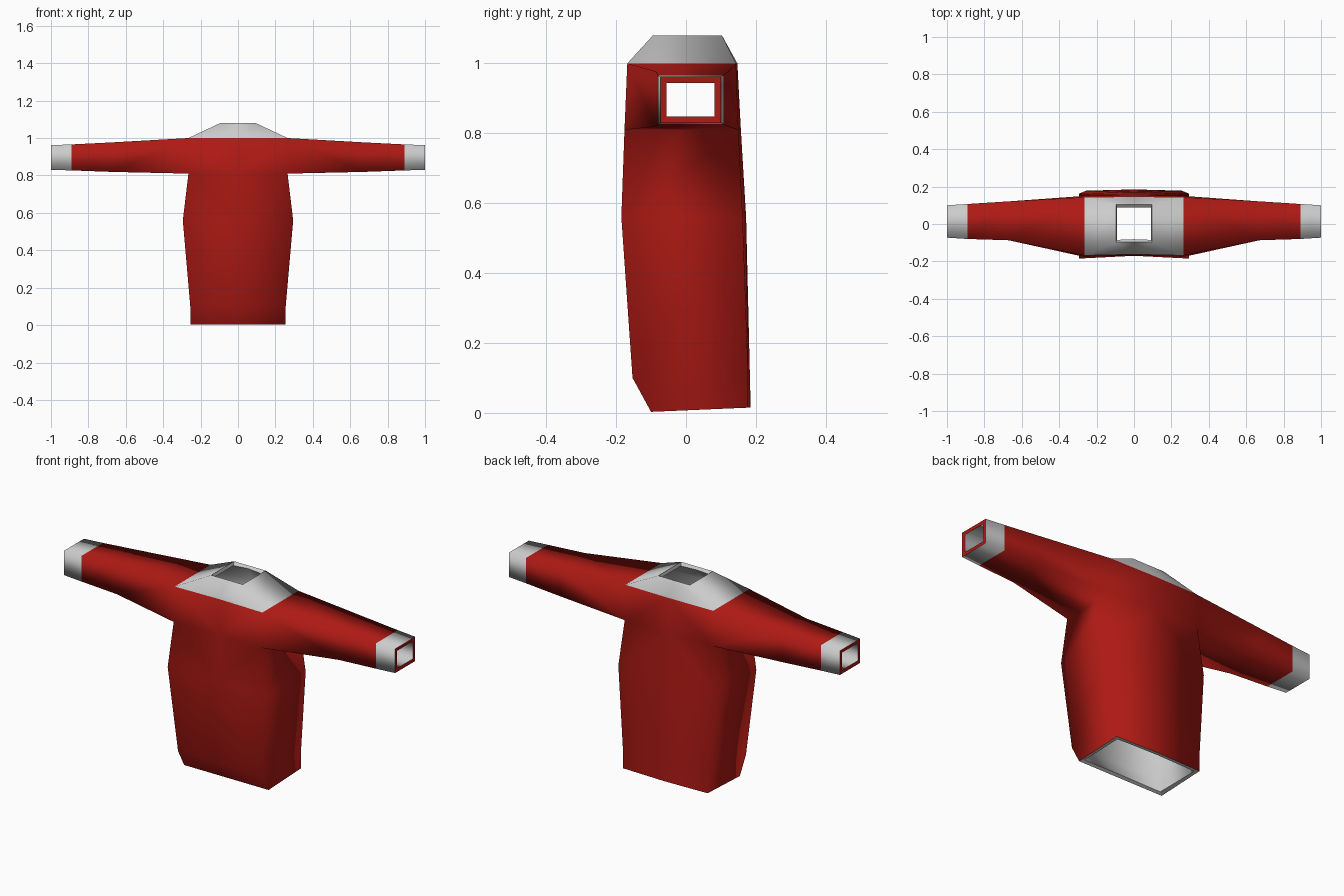
import bpy, bmesh

if "Cube" in bpy.data.objects:
    bpy.data.objects.remove(bpy.data.objects["Cube"])


def material(name, color):
    m = bpy.data.materials.new(name)
    m.diffuse_color = color
    m.use_nodes = True
    m.node_tree.nodes["Principled BSDF"].inputs["Base Color"].default_value = m.diffuse_color
    return m


RED, COLLAR, CUFF = 0, 1, 2
bm = bmesh.new()


def skin(a, b, slot, closed=False, skip=None):
    n = len(a)
    for i in range(n if closed else n - 1):
        if i != skip:
            j = (i + 1) % n
            f = bm.faces.new((a[i], a[j], b[j], b[i]))
            f.material_index = slot


# Right half of the torso: front z, back z, half width,
# then y of front middle, front corner, back corner, back middle
levels = [
    (0.003, 0.015, 0.255, -0.10, -0.10, 0.178, 0.185),
    (0.10, 0.10, 0.255, -0.15, -0.153, 0.178, 0.183),
    (0.56, 0.56, 0.295, -0.17, -0.185, 0.162, 0.172),
    (0.81, 0.81, 0.265, -0.168, -0.176, 0.15, 0.157),
    (1.00, 1.00, 0.265, -0.162, -0.168, 0.143, 0.147),
    (1.08, 1.08, 0.095, -0.095, -0.095, 0.103, 0.103),
]
rings = []
for zf, zb, w, fm, fc, bc, bk in levels:
    pts = [(0, fm, zf), (w, fc, zf), (w, bc, zb), (0, bk, zb)]
    rings.append([bm.verts.new(p) for p in pts])
for k in range(5):
    skin(rings[k], rings[k + 1], COLLAR if k == 4 else RED,
         skip=1 if k == 3 else None)

# Sleeve and cuff grow out of the open shoulder: x, y range, z range
low, high = rings[3], rings[4]
section = [low[1], low[2], high[2], high[1]]
for x, y0, y1, z0, z1, slot in [
    (0.67, -0.087, 0.121, 0.819, 0.977, RED),
    (0.89, -0.080, 0.107, 0.827, 0.966, RED),
    (1.00, -0.073, 0.100, 0.830, 0.962, CUFF),
]:
    nxt = [bm.verts.new(p) for p in
           [(x, y0, z0), (x, y1, z0), (x, y1, z1), (x, y0, z1)]]
    skin(section, nxt, slot, closed=True)
    section = nxt

mesh = bpy.data.meshes.new("sweater")
bm.to_mesh(mesh)
bm.free()
sweater = bpy.data.objects.new("sweater", mesh)
bpy.context.collection.objects.link(sweater)

# Slots: outside (3), lining (3), rims of hem, neck and cuffs (3)
red = material("red_knit", (0.42, 0.01, 0.007, 1))
grey = material("grey_knit", (0.8, 0.8, 0.8, 1))
for m in (red, grey, grey, grey, grey, grey, grey, grey, red):
    mesh.materials.append(m)

# Mirror the half and give the cloth thickness
mirror = sweater.modifiers.new("mirror", 'MIRROR')
mirror.use_clip = True
cloth = sweater.modifiers.new("cloth", 'SOLIDIFY')
cloth.thickness = 0.018
cloth.offset = -1
cloth.use_even_offset = True
cloth.material_offset = 3
cloth.material_offset_rim = 6
bpy.context.view_layer.objects.active = sweater
sweater.select_set(True)
for name in ("mirror", "cloth"):
    bpy.ops.object.modifier_apply(modifier=name)

# Soft cloth, crisp rims
for p in sweater.data.polygons:
    p.use_smooth = p.material_index < 6
